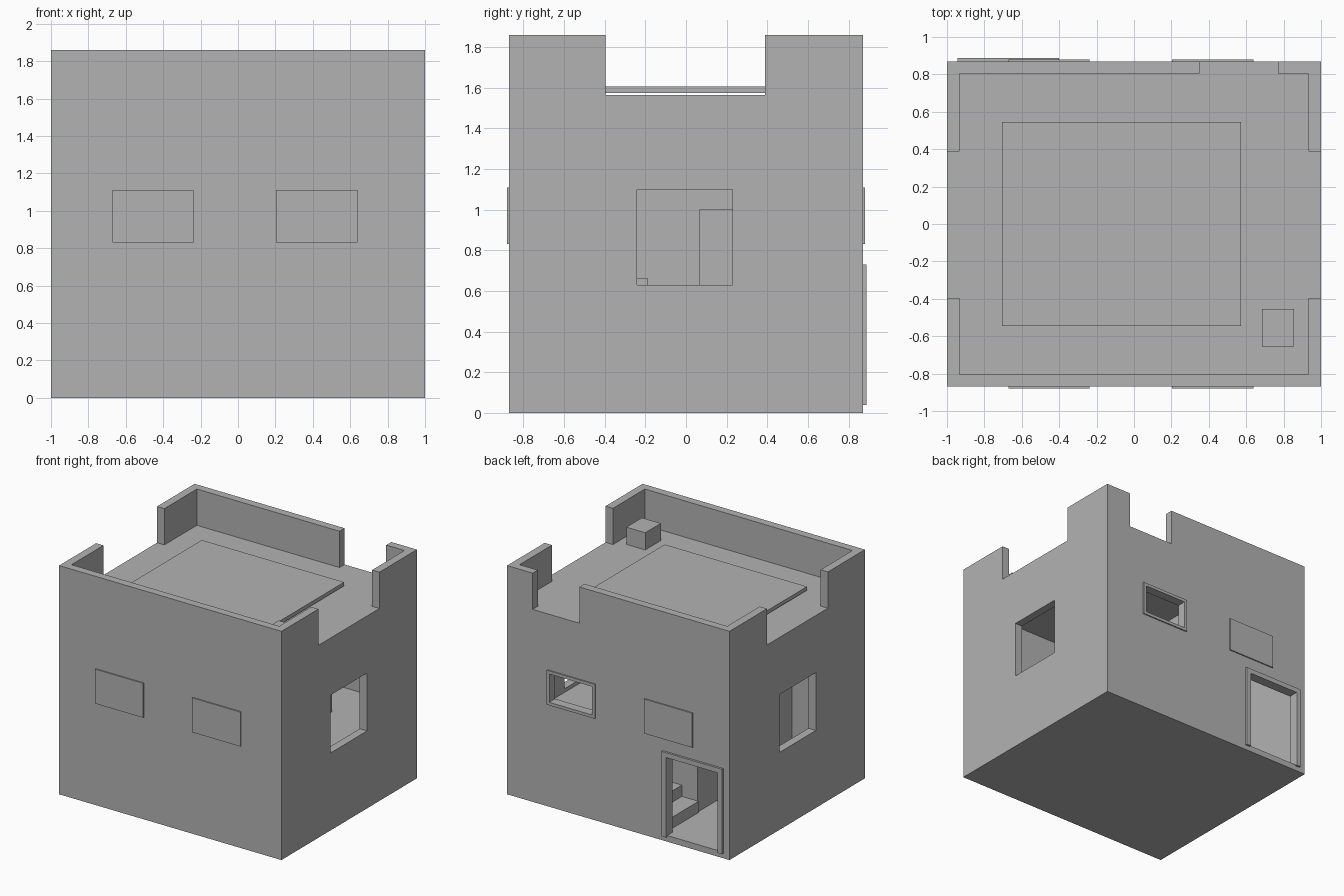
import bpy
import bmesh
from mathutils import Vector

cube = bpy.data.objects.get("Cube")
if cube:
    bpy.data.objects.remove(cube, do_unlink=True)

# One plain plaster colour for the whole building
GREY = (0.45, 0.45, 0.45, 1)
plaster = bpy.data.materials.new("plain_grey")
plaster.use_nodes = True
plaster.diffuse_color = GREY
plaster.node_tree.nodes["Principled BSDF"].inputs["Base Color"].default_value = GREY


def add_box(bm, xs, ys, zs):
    verts = bmesh.ops.create_cube(bm, size=1)["verts"]
    for v in verts:
        v.co = Vector([(a + b) / 2 + (b - a) * c
                       for (a, b), c in zip((xs, ys, zs), v.co)])


def make(name, *boxes):
    bm = bmesh.new()
    for b in boxes:
        add_box(bm, *b)
    mesh = bpy.data.meshes.new(name)
    bm.to_mesh(mesh)
    bm.free()
    mesh.materials.append(plaster)
    obj = bpy.data.objects.new(name, mesh)
    bpy.context.collection.objects.link(obj)
    return obj


def cut(target, xs, ys, zs):
    cutter = make("cutter", (xs, ys, zs))
    cutter.hide_render = True
    mod = target.modifiers.new("cut", 'BOOLEAN')
    mod.operation = 'DIFFERENCE'
    mod.solver = 'EXACT'
    mod.object = cutter
    bpy.context.view_layer.objects.active = target
    bpy.ops.object.modifier_apply(modifier=mod.name)
    bpy.data.objects.remove(cutter, do_unlink=True)


def frame(name, x0, x1, z0, z1, w, y0, y1, sill=True):
    ys = (y0, y1)
    bars = [((x0, x0 + w), ys, (z0, z1)), ((x1 - w, x1), ys, (z0, z1)),
            ((x0 + w, x1 - w), ys, (z1 - w, z1))]
    if sill:
        bars.append(((x0 + w, x1 - w), ys, (z0, z0 + w)))
    return make(name, *bars)


X, Y, TOP = 1.0, 0.87, 1.86            # outer half sizes and height
IX, IY = 0.934, 0.805                  # inner wall faces
DECK, CEIL, GROUND, UPPER = 1.565, 1.5, 0.05, 0.6
WIN_Z = (0.83, 1.11)

# Hollow shell with the sunken roof terrace
shell = make("house_walls", ((-X, X), (-Y, Y), (0, TOP)))
cut(shell, (-IX, IX), (-IY, IY), (GROUND, CEIL))
cut(shell, (-IX, IX), (-IY, IY), (DECK, 2))
# Gaps in the parapet
cut(shell, (-1.2, 1.2), (-0.395, 0.388), (DECK, 2))
cut(shell, (0.35, 0.77), (0.7, 1), (DECK, 2))
# Side windows, back window and doorway
cut(shell, (0.8, 1.2), (-0.24, 0.23), (0.63, 1.1))
cut(shell, (-1.2, -0.8), (-0.24, 0.23), (0.63, 1.1))
cut(shell, (0.225, 0.615), (0.7, 1), (0.855, 1.085))
cut(shell, (-0.905, -0.44), (0.7, 1), (GROUND, 0.69))

# Shutters, window frame and door frame
for side, x0, y0, y1 in (("front_right", -0.672, -0.88, -0.86),
                         ("front_left", 0.203, -0.88, -0.86),
                         ("back_right", -0.672, 0.86, 0.88)):
    make(side + "_shutter", ((x0, x0 + 0.435), (y0, y1), WIN_Z))
frame("back_window_frame", 0.203, 0.638, *WIN_Z, 0.025, 0.86, 0.88)
frame("door_frame", -0.945, -0.4, 0.04, 0.73, 0.04, 0.86, 0.887, sill=False)

# Roof panel and vent
make("roof_panel", ((-0.707, 0.573), (-0.545, 0.545), (1.575, 1.605)))
make("roof_vent", ((0.685, 0.855), (-0.655, -0.455), (DECK, 1.705)))

# Upper floor, partition and furniture inside
STAIR_Y = 0.41
make("upper_floor", ((-0.36, IX), (-IY, STAIR_Y), (0.55, UPPER)),
     ((0.5, IX), (STAIR_Y, IY), (0.55, UPPER)))
make("partition", ((-0.39, -0.33), (-IY, STAIR_Y), (GROUND, CEIL)))
make("stair_side_wall", ((-0.33, 0.56), (0.35, STAIR_Y), (GROUND, 0.55)))
make("stair_guard", ((-0.33, 0.56), (0.065, STAIR_Y), (UPPER, 1.0)))
make("low_platform", ((-0.33, 0.3), (-IY, -0.19), (UPPER, 0.665)))

# Solid stairs rising from the doorway to the upper floor
STEPS, RUN = 6, 0.15
RISE = (UPPER - GROUND) / STEPS
make("stairs", *[((-0.4 + i * RUN, -0.4 + (i + 1) * RUN), (STAIR_Y, IY),
                  (GROUND, GROUND + (i + 1) * RISE)) for i in range(STEPS)])
